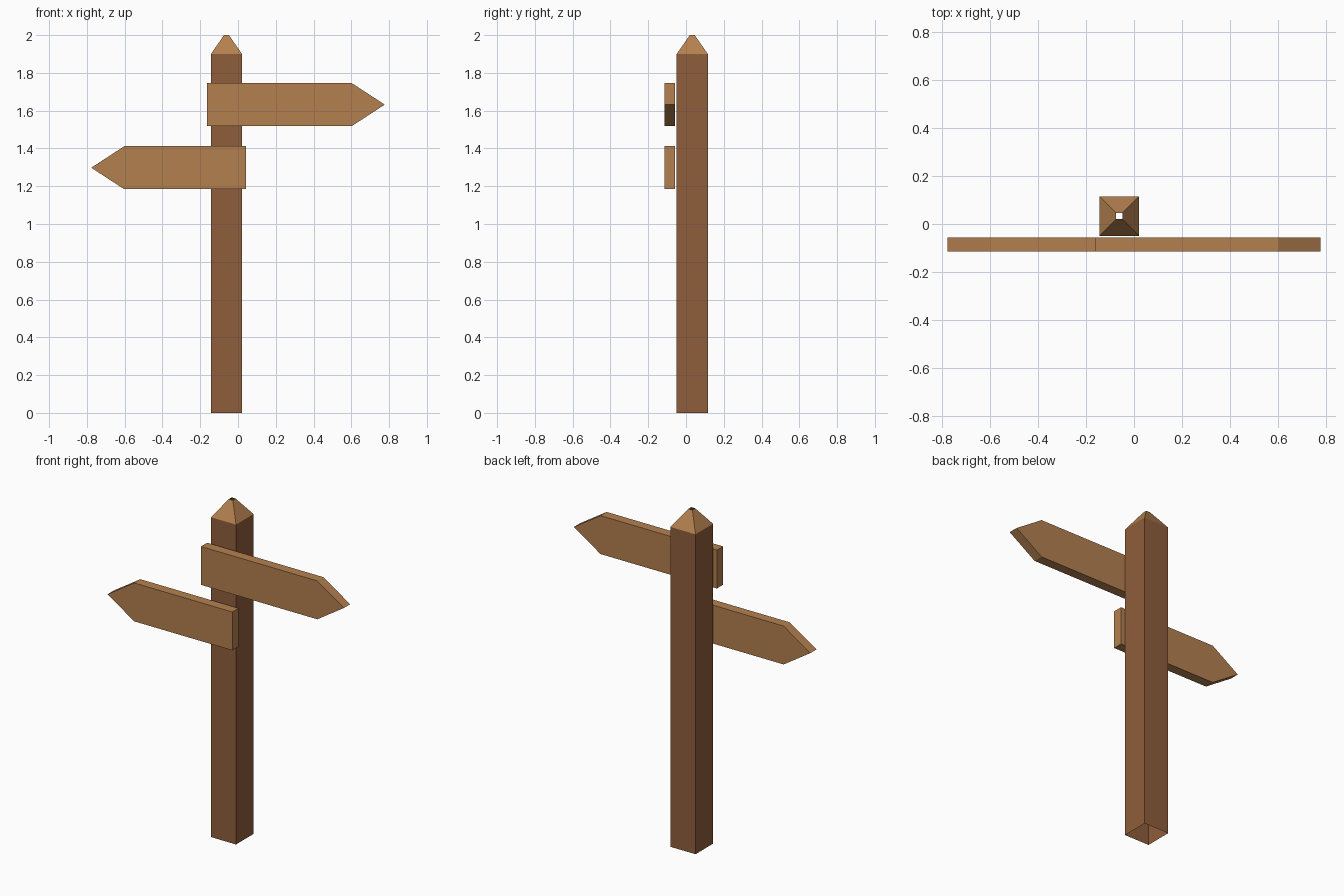
import bpy
import bmesh

cube = bpy.data.objects.get("Cube")
if cube:
    bpy.data.objects.remove(cube, do_unlink=True)


def material(name, rgb):
    mat = bpy.data.materials.new(name)
    mat.use_nodes = True
    mat.diffuse_color = (*rgb, 1)
    mat.node_tree.nodes["Principled BSDF"].inputs["Base Color"].default_value = (*rgb, 1)
    return mat


def finish(bm, name, mat):
    bmesh.ops.recalc_face_normals(bm, faces=bm.faces)
    mesh = bpy.data.meshes.new(name)
    bm.to_mesh(mesh)
    bm.free()
    mesh.materials.append(mat)
    obj = bpy.data.objects.new(name, mesh)
    bpy.context.collection.objects.link(obj)
    return obj


def square_sleeve(name, mat, center, low, high):
    """Open four-sided sleeve between two (half width, height) rings."""
    bm = bmesh.new()
    cx, cy = center
    corners = [(-1, -1), (1, -1), (1, 1), (-1, 1)]
    rings = [[bm.verts.new((cx + sx * half, cy + sy * half, z)) for sx, sy in corners]
             for half, z in (low, high)]
    for i in range(4):
        j = (i + 1) % 4
        bm.faces.new((rings[0][i], rings[0][j], rings[1][j], rings[1][i]))
    return finish(bm, name, mat)


def arrow_board(name, mat, tail, shoulder, tip, z, half_height=0.114):
    """Pointed plank, extruded from its front outline to the back."""
    bm = bmesh.new()
    outline = [(tail, z - half_height), (shoulder, z - half_height), (tip, z),
               (shoulder, z + half_height), (tail, z + half_height)]
    front, back = -0.115, -0.057
    face = bm.faces.new([bm.verts.new((x, front, h)) for x, h in outline])
    grown = bmesh.ops.extrude_face_region(bm, geom=[face], use_keep_orig=True)
    verts = [v for v in grown["geom"] if isinstance(v, bmesh.types.BMVert)]
    bmesh.ops.translate(bm, verts=verts, vec=(0, back - front, 0))
    return finish(bm, name, mat)


dark_wood = material("dark wood", (0.275, 0.112, 0.045))
light_wood = material("light wood", (0.456, 0.216, 0.078))

# Hollow post with an open-tipped pyramid cap
axis = (-0.061, 0.033)
square_sleeve("post", dark_wood, axis, (0.0825, 0), (0.0825, 1.9))
square_sleeve("post_cap", light_wood, axis, (0.0825, 1.9), (0.013, 2.0))

# Direction boards
arrow_board("upper_sign", light_wood, -0.163, 0.602, 0.777, 1.632)
arrow_board("lower_sign", light_wood, 0.043, -0.602, -0.777, 1.298)
